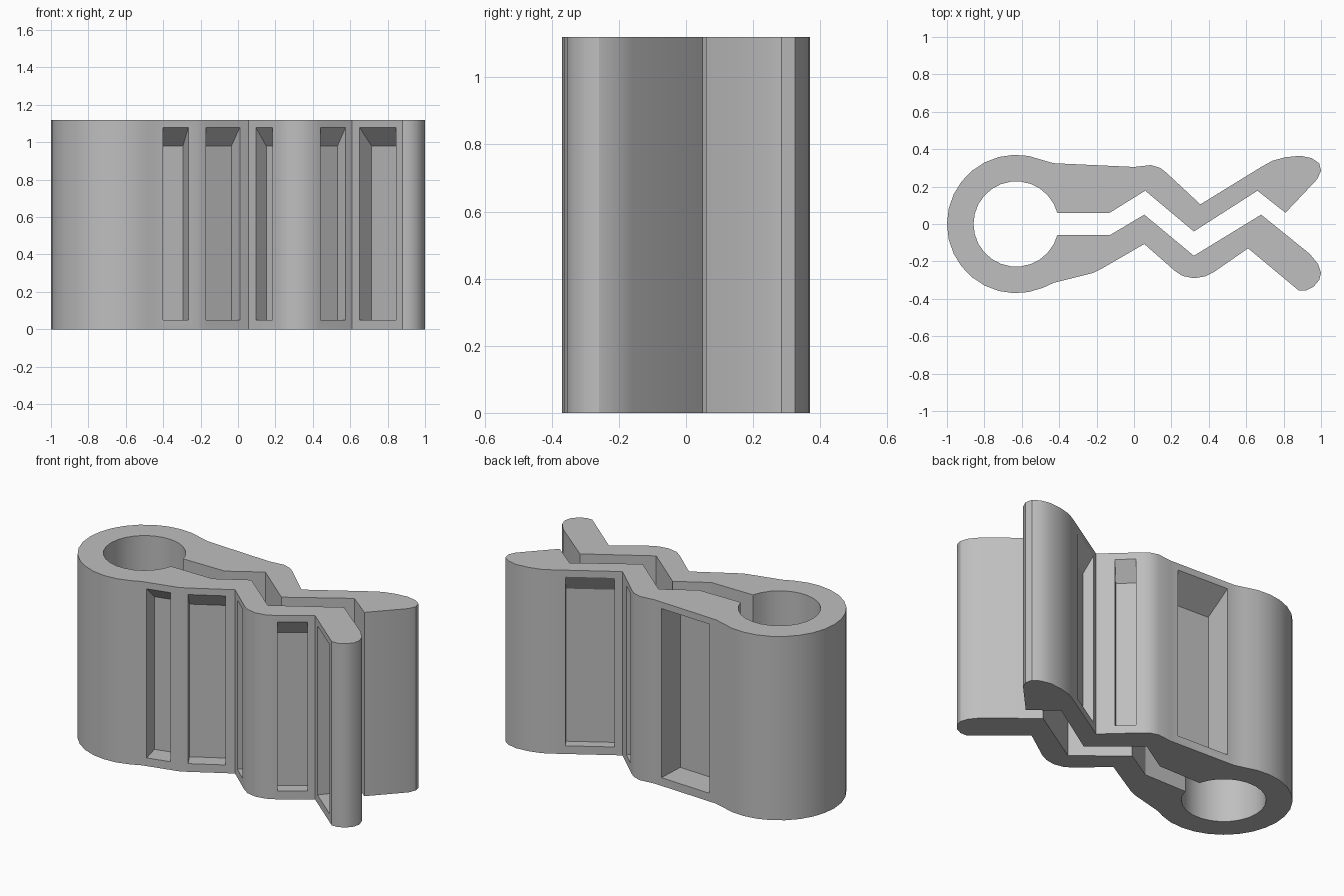
import bpy
import bmesh
from math import cos, sin, radians
from mathutils import Vector

HEIGHT = 1.12
RING_X = -0.63

if "Cube" in bpy.data.objects:
    bpy.data.objects.remove(bpy.data.objects["Cube"], do_unlink=True)

grey = bpy.data.materials.new("plain grey")
grey.use_nodes = True
grey.diffuse_color = (0.52, 0.52, 0.52, 1)
grey.node_tree.nodes["Principled BSDF"].inputs["Base Color"].default_value = grey.diffuse_color


def arc(radius, start, end, steps):
    """Points of the ring, from one angle to another."""
    angles = [radians(start + (end - start) * i / steps) for i in range(steps + 1)]
    return [(RING_X + radius * cos(a), radius * sin(a)) for a in angles]


def make_object(name, bm):
    bmesh.ops.recalc_face_normals(bm, faces=bm.faces)
    mesh = bpy.data.meshes.new(name)
    bm.to_mesh(mesh)
    bm.free()
    obj = bpy.data.objects.new(name, mesh)
    bpy.context.collection.objects.link(obj)
    mesh.materials.append(grey)
    return obj


# Clip outline: back jaw, rounded tips, front jaw, sprung ring
back_outer = [(1, 0.285), (0.99, 0.325), (0.95, 0.352), (0.89, 0.365), (0.81, 0.357),
              (0.74, 0.338), (0.68, 0.305), (0.355, 0.105), (0.17, 0.277), (0.14, 0.3),
              (0.09, 0.315), (0, 0.305), (-0.43, 0.325)]
front_outer = [(-0.43, -0.315), (-0.22, -0.262), (-0.18, -0.243), (0.055, -0.107),
               (0.22, -0.252), (0.26, -0.278), (0.32, -0.29), (0.38, -0.28),
               (0.43, -0.255), (0.61, -0.13), (0.88, -0.355)]
front_tip = [(0.92, -0.355), (0.96, -0.335), (0.99, -0.3), (1, -0.26),
             (0.985, -0.215), (0.94, -0.16)]
front_inner = [(0.68, 0.05), (0.32, -0.17), (0.055, 0.05), (-0.13, -0.06)]
back_inner = [(-0.13, 0.06), (0.06, 0.178), (0.32, -0.04), (0.66, 0.178),
              (0.81, 0.06), (0.98, 0.24)]
outline = (back_outer + arc(0.37, 67, 293, 18) + front_outer + front_tip + front_inner
           + arc(0.228, -15, -345, 24) + back_inner)

bm = bmesh.new()
base = bm.faces.new([bm.verts.new((x, y, 0)) for x, y in outline])
extruded = bmesh.ops.extrude_face_region(bm, geom=[base])["geom"]
top_verts = [v for v in extruded if isinstance(v, bmesh.types.BMVert)]
bmesh.ops.translate(bm, verts=top_verts, vec=(0, 0, HEIGHT))
if not any(f.normal.z < -0.9 and f.calc_center_median().z < 0.01 for f in bm.faces):
    bmesh.ops.recalc_face_normals(bm, faces=bm.faces)
clip = make_object("clip_body", bm)

# Pockets: wall start, wall end, x range of the opening, depth
pockets = [
    ((-0.43, -0.315), (-0.22, -0.262), -0.4, -0.265, 0.12),
    ((-0.18, -0.243), (0.055, -0.107), -0.17, 0.01, 0.09),
    ((0.055, -0.107), (0.22, -0.252), 0.095, 0.185, 0.085),
    ((0.43, -0.255), (0.61, -0.13), 0.44, 0.575, 0.075),
    ((0.61, -0.13), (0.88, -0.355), 0.65, 0.845, 0.1),
    ((0, 0.305), (-0.43, 0.325), -0.05, -0.385, 0.17),
    ((0.355, 0.105), (0.17, 0.277), 0.28, 0.197, 0.085),
    ((0.68, 0.305), (0.355, 0.105), 0.624, 0.393, 0.06),
]


def add_pocket(bm, start, end, x1, x2, depth):
    """Box square to the wall, with a roof that slopes down inwards."""
    a, b = Vector(start), Vector(end)
    along = b - a
    inward = Vector((-along.y, along.x)).normalized()
    low, reach = 0.05, 0.02
    slope = 0.1 / depth
    side = [(-reach, low), (depth, low), (depth, 0.98), (-reach, 1.08 + slope * reach)]
    loops = []
    for x in (x1, x2):
        p = a + along * ((x - a.x) / along.x)
        loops.append([bm.verts.new((*(p + inward * d), z)) for d, z in side])
    bm.faces.new(loops[0])
    bm.faces.new(loops[1][::-1])
    for i in range(4):
        j = (i + 1) % 4
        bm.faces.new((loops[0][j], loops[0][i], loops[1][i], loops[1][j]))


for pocket in pockets:
    bm = bmesh.new()
    add_pocket(bm, *pocket)
    cutter = make_object("pocket_cutter", bm)
    cutter.hide_render = True
    cut = clip.modifiers.new("pocket", "BOOLEAN")
    cut.operation = "DIFFERENCE"
    cut.solver = "EXACT"
    cut.object = cutter
    bpy.context.view_layer.objects.active = clip
    bpy.ops.object.modifier_apply(modifier=cut.name)
    bpy.data.objects.remove(cutter, do_unlink=True)

# Smooth the rounded walls, keep the corners crisp
bpy.ops.object.select_all(action="DESELECT")
clip.select_set(True)
bpy.context.view_layer.objects.active = clip
bpy.ops.object.shade_smooth_by_angle(angle=radians(30))
